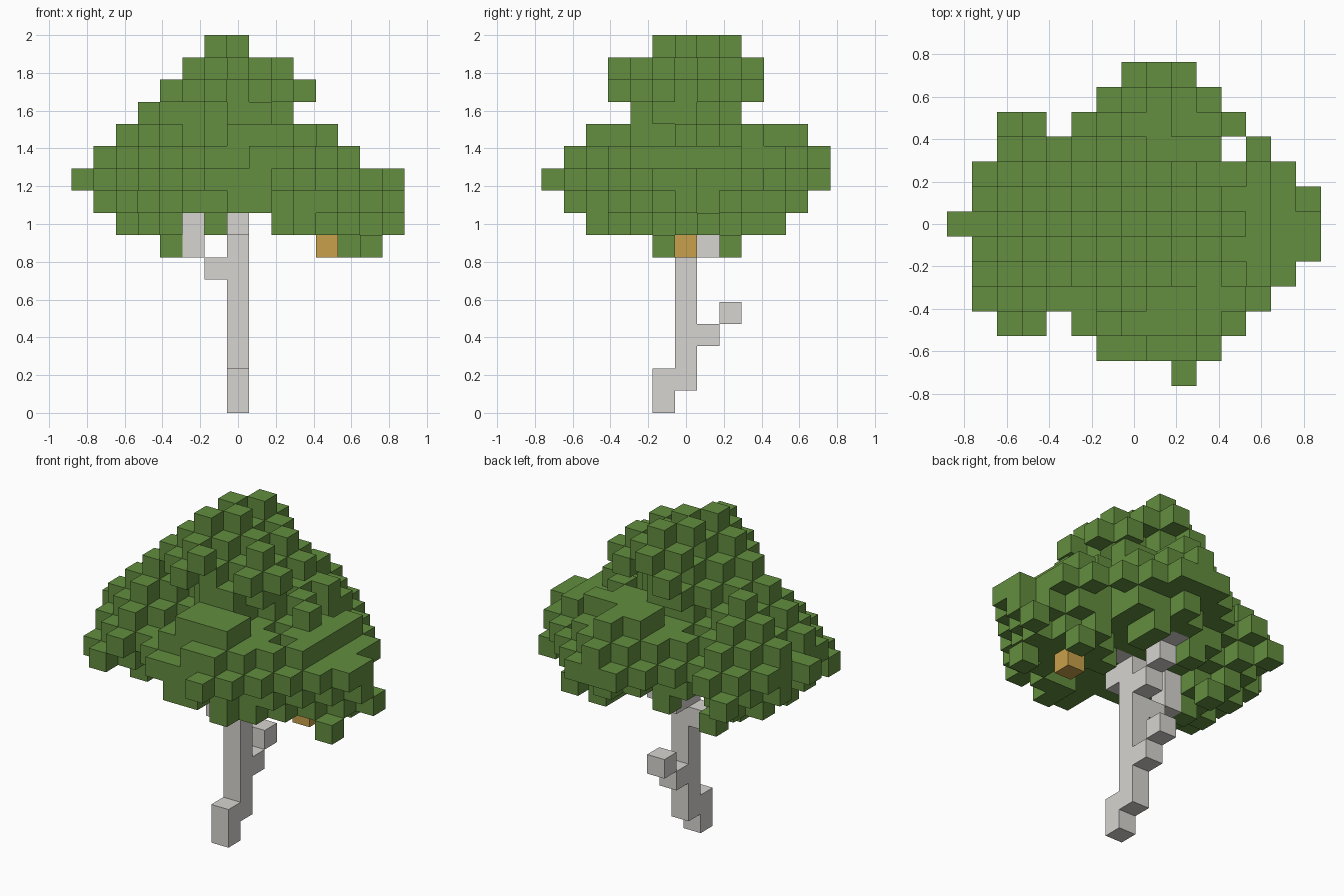
import bpy, bmesh, random
from mathutils import Vector

random.seed(5)
cube = bpy.data.objects.get("Cube")
if cube:
    bpy.data.objects.remove(cube)

U = 2 / 17  # edge of one block


def material(name, rgb):
    m = bpy.data.materials.new(name)
    m.use_nodes = True
    color = (*rgb, 1)
    m.diffuse_color = color
    bsdf = m.node_tree.nodes["Principled BSDF"]
    bsdf.inputs["Base Color"].default_value = color
    bsdf.inputs["Roughness"].default_value = 0.9
    return m


leaf_green = material("leaf green", (0.125, 0.27, 0.05))
bark_grey = material("bark grey", (0.67, 0.66, 0.63))
honey_orange = material("honey orange", (0.58, 0.35, 0.07))


def build_blocks(name, cells, solid, mat):
    """Joined blocks: only faces not covered by another block are made."""
    bm = bmesh.new()
    for cell in sorted(cells):
        centre = Vector(cell) + Vector((0, 0, 0.5))
        for axis in range(3):
            for sign in (-1, 1):
                n = Vector((0, 0, 0))
                n[axis] = sign
                if tuple(int(a + b) for a, b in zip(cell, n)) in solid:
                    continue
                u = Vector((0, 0, 0))
                u[(axis + 1) % 3] = 0.5
                v = n.cross(u)
                mid = centre + n * 0.5
                bm.faces.new([bm.verts.new((mid + s * u + t * v) * U)
                              for s, t in ((-1, -1), (1, -1), (1, 1), (-1, 1))])
    bmesh.ops.remove_doubles(bm, verts=bm.verts, dist=U * 0.01)
    mesh = bpy.data.meshes.new(name)
    bm.to_mesh(mesh)
    bm.free()
    mesh.materials.append(mat)
    obj = bpy.data.objects.new(name, mesh)
    bpy.context.collection.objects.link(obj)
    return obj


# Trunk with a stepped foot, and its branches
trunk = {(0, -1, 0), (0, -1, 1)} | {(0, 0, k) for k in range(1, 12)}
branches = {(0, 1, 3), (0, 2, 4),
            (-1, 0, 6), (-2, 0, 7), (-2, 0, 8), (-3, 0, 9),
            (0, 1, 7), (0, 2, 8), (0, 3, 9),
            (0, -1, 8), (1, 0, 9), (2, 0, 9)}
wood = trunk | branches
hive = {(4, 0, 7)}
hive_opening = {(5, 0, 7), (4, 1, 7)}

# Leaf clusters: centres in blocks, each a diamond-stepped ball
CLUSTERS = [(0, 0, 13.5), (-4, 1, 10), (-4, -1, 10), (4, 0, 9), (4.5, 0, 9.5),
            (1, 3, 10), (1, -3, 10), (1, 0, 10.5)]

# Crown outline: width and depth spans at each height, width spans at each depth
WIDTH = {7: [(-3, -3), (5, 6)], 8: [(-5, -3), (-1, -1), (2, 7)], 9: [(-6, 7)],
         10: [(-7, 7)], 11: [(-6, 5)], 12: [(-5, 4)], 13: [(-4, 2)],
         14: [(-3, 3)], 15: [(-2, 2)], 16: [(-1, 0)]}
DEPTH = {7: [(-1, 0), (2, 2)], 8: [(-4, 4)], 9: [(-5, 5)], 10: [(-6, 6)],
         11: [(-5, 6)], 12: [(-4, 5)], 13: [(-2, 2)], 14: [(-3, 3)],
         15: [(-3, 3)], 16: [(-1, 2)]}
PLAN = {6: [(0, 2)], 5: [(-1, 3)], 4: [(-5, -4), (-2, 4)], 3: [(-5, 3), (5, 5)],
        2: [(-6, 6)], 1: [(-6, 7)], 0: [(-7, 7)], -1: [(-6, 7)], -2: [(-6, 6)],
        -3: [(-6, 5)], -4: [(-5, -4), (-2, 4)], -5: [(-1, 3)], -6: [(2, 2)]}


def within(value, spans):
    return any(a <= value <= b for a, b in spans)


def stepped_distance(cell):
    return min(sum(abs(a - b) for a, b in zip(cell, c)) for c in CLUSTERS)


def even(cell):
    return sum(cell) % 2 == 0


allowed = {}
for z in WIDTH:
    for y in PLAN:
        for x in range(-7, 8):
            cell = (x, y, z)
            if (within(x, WIDTH[z]) and within(y, DEPTH[z]) and within(x, PLAN[y])
                    and cell not in wood | hive | hive_opening):
                allowed[cell] = stepped_distance(cell)

# Solid hearts, with single blocks standing out in a checker pattern
leaves = {c for c, d in allowed.items()
          if d <= 3 or (d <= 4.5 and even(c) and random.random() < 0.6)}

# Fill the outline with the blocks nearest a cluster
for axis in range(3):
    def flat(c):
        return c[:axis] + c[axis + 1:]
    covered = {flat(c) for c in leaves}
    for cell in sorted(allowed, key=lambda c: allowed[c] - 1.5 * even(c)):
        if flat(cell) not in covered:
            covered.add(flat(cell))
            leaves.add(cell)

solid = wood | leaves | hive
build_blocks("trunk", trunk, solid, bark_grey)
build_blocks("branches", branches, solid, bark_grey)
build_blocks("leaf_crown", leaves, solid, leaf_green)
build_blocks("hive", hive, solid, honey_orange)
